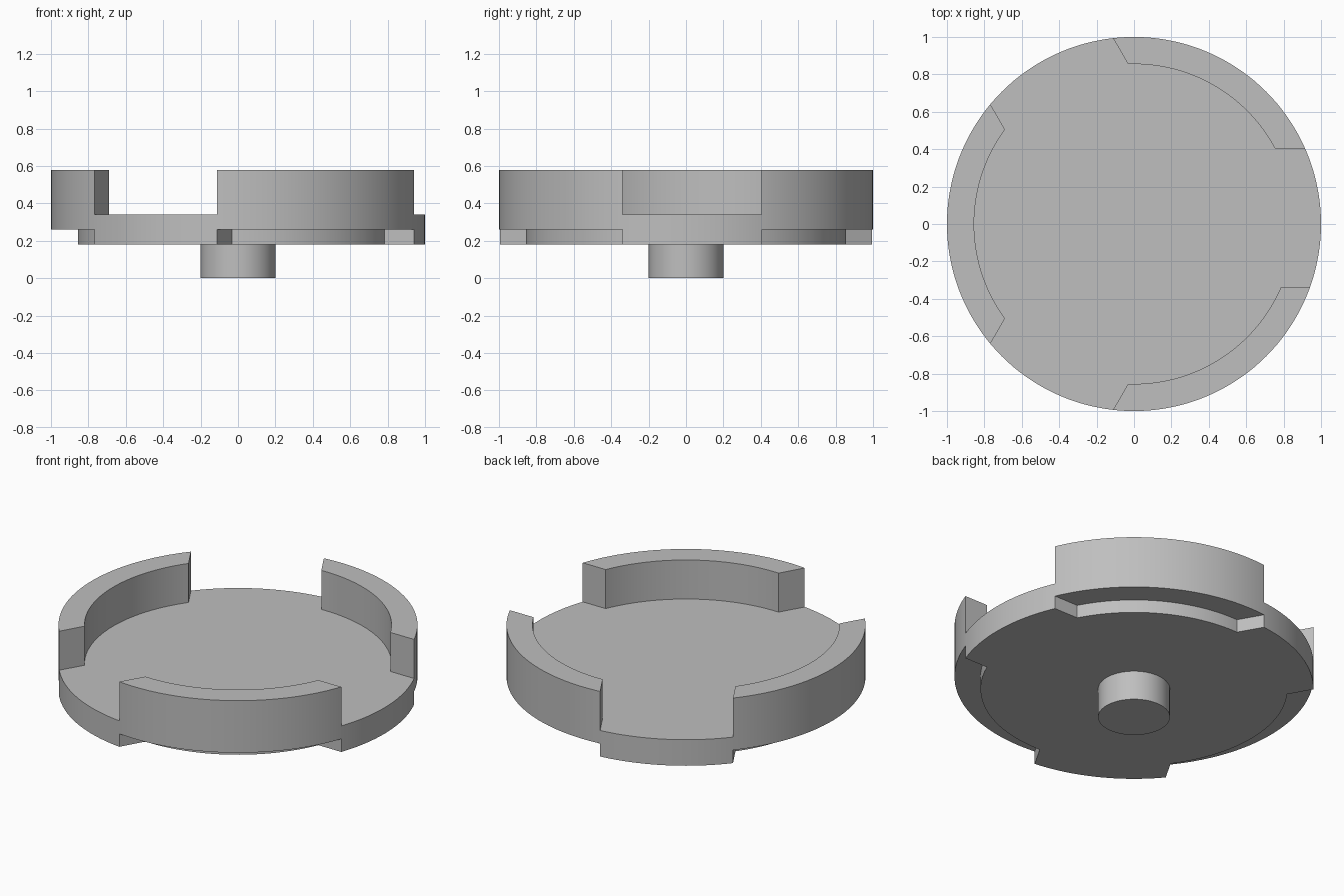
import bpy
import bmesh
from math import asin, cos, sin, radians

cube = bpy.data.objects.get("Cube")
if cube:
    bpy.data.objects.remove(cube, do_unlink=True)

INNER, FAR = 0.855, 1.3
BASE, UNDERCUT, FLOOR, TOP = 0.18, 0.26, 0.34, 0.58
# Slot direction in degrees, then the offsets of its two parallel sides
SLOTS = [(0, -0.34, 0.405), (120, -0.4, 0.345), (240, -0.345, 0.4)]

grey = bpy.data.materials.new("plain grey")
grey.use_nodes = True
grey.diffuse_color = (0.52, 0.52, 0.52, 1)
grey.node_tree.nodes["Principled BSDF"].inputs["Base Color"].default_value = (0.52, 0.52, 0.52, 1)


def prism(name, outline, low, high):
    """Extrude a flat counter-clockwise outline between two heights."""
    bm = bmesh.new()
    face = bm.faces.new([bm.verts.new((x, y, low)) for x, y in outline])
    new = bmesh.ops.extrude_face_region(bm, geom=[face])["geom"]
    bmesh.ops.translate(bm, vec=(0, 0, high - low),
                        verts=[v for v in new if isinstance(v, bmesh.types.BMVert)])
    bmesh.ops.recalc_face_normals(bm, faces=bm.faces)
    mesh = bpy.data.meshes.new(name)
    bm.to_mesh(mesh)
    bm.free()
    mesh.materials.append(grey)
    obj = bpy.data.objects.new(name, mesh)
    bpy.context.collection.objects.link(obj)
    return obj


def arc(radius, start, end, steps):
    angles = [start + (end - start) * i / steps for i in range(steps + 1)]
    return [(radius * cos(a), radius * sin(a)) for a in angles]


def circle(radius, steps):
    return arc(radius, 0, radians(360), steps)[:-1]


def wall_span(i, radius):
    """Angles where wall i starts and ends at the given radius."""
    a, _, side = SLOTS[i]
    b, next_side, _ = SLOTS[(i + 1) % 3]
    b += 360 if b <= a else 0
    return radians(a) + asin(side / radius), radians(b) + asin(next_side / radius)


def combine(target, tool, operation):
    mod = target.modifiers.new(operation.lower(), 'BOOLEAN')
    mod.operation, mod.solver, mod.object = operation, 'EXACT', tool
    tool.hide_render = True
    bpy.context.view_layer.objects.active = target
    bpy.ops.object.modifier_apply(modifier=mod.name)
    bpy.data.objects.remove(tool, do_unlink=True)


# Full disc blank
disc = prism("slotted_disc", circle(1, 144), BASE, TOP)

# Bowl with three open slots, leaving the raised rim walls
bowl = []
for i in range(3):
    start, end = wall_span(i, FAR)
    bowl += [(FAR * cos(start), FAR * sin(start))]
    bowl += arc(INNER, *wall_span(i, INNER), 40)
    bowl += [(FAR * cos(end), FAR * sin(end))]
combine(disc, prism("bowl_cutter", bowl, FLOOR, 1), 'DIFFERENCE')

# Shallow undercut below each wall
for i in range(3):
    outline = arc(FAR, *wall_span(i, FAR), 40) + arc(INNER, *wall_span(i, INNER), 40)[::-1]
    combine(disc, prism("undercut_cutter", outline, 0, UNDERCUT), 'DIFFERENCE')

# Central hub underneath
combine(disc, prism("hub", circle(0.2, 64), 0, 0.3), 'UNION')

bpy.ops.object.select_all(action='DESELECT')
disc.select_set(True)
bpy.context.view_layer.objects.active = disc
bpy.ops.object.shade_smooth_by_angle(angle=radians(30))
